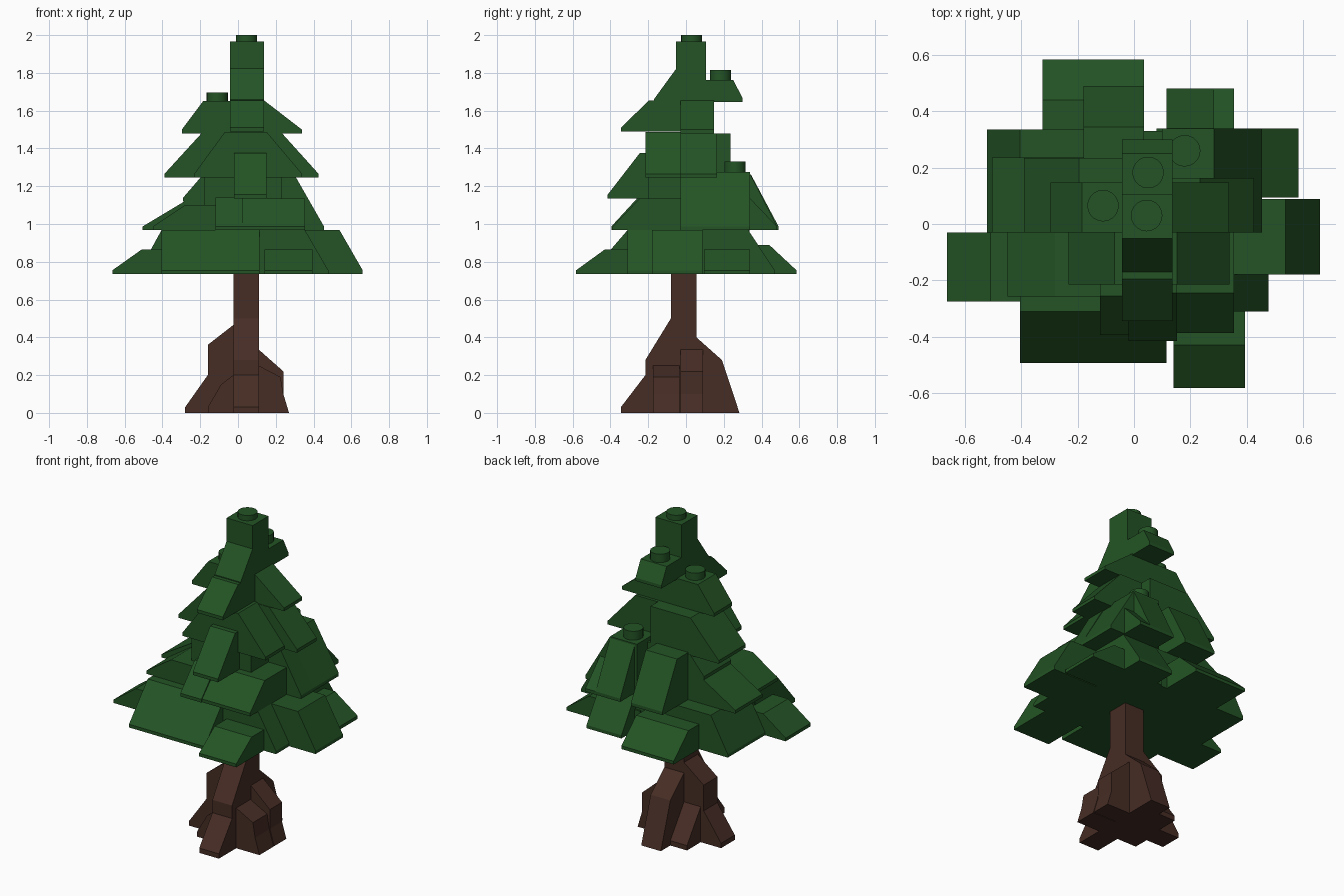
import bpy, bmesh

if "Cube" in bpy.data.objects:
    bpy.data.objects.remove(bpy.data.objects["Cube"])


def material(name, rgb):
    m = bpy.data.materials.new(name)
    m.diffuse_color = (*rgb, 1)
    m.use_nodes = True
    m.node_tree.nodes["Principled BSDF"].inputs["Base Color"].default_value = m.diffuse_color
    return m


GREEN = material("dark green", (0.017, 0.088, 0.018))
BROWN = material("bark brown", (0.062, 0.026, 0.018))


def finish(name, bm, mat):
    bmesh.ops.recalc_face_normals(bm, faces=bm.faces)
    me = bpy.data.meshes.new(name)
    bm.to_mesh(me)
    bm.free()
    me.materials.append(mat)
    ob = bpy.data.objects.new(name, me)
    bpy.context.collection.objects.link(ob)
    return ob


def prism(name, axis, profile, a0, a1, mat):
    """Profile of (distance along axis, z), swept sideways from a0 to a1."""
    bm = bmesh.new()
    ends = []
    for a in (a0, a1):
        ends.append([bm.verts.new((d, a, z) if axis == "x" else (a, d, z))
                     for d, z in profile])
    n = len(profile)
    bm.faces.new(ends[0])
    bm.faces.new(ends[1][::-1])
    for i in range(n):
        j = (i + 1) % n
        bm.faces.new((ends[0][i], ends[0][j], ends[1][j], ends[1][i]))
    return finish(name, bm, mat)


def slope(name, axis, outer, top, inner, a0, a1, z0, z1, lip=0.02):
    """Sloped branch block: low lip at outer, flat top from top to inner."""
    prism(name, axis, [(inner, z0), (outer, z0), (outer, z0 + lip), (top, z1), (inner, z1)],
          a0, a1, GREEN)


def block(name, x0, x1, y0, y1, z0, z1, mat=GREEN):
    prism(name, "x", [(x0, z0), (x1, z0), (x1, z1), (x0, z1)], y0, y1, mat)


def stud(name, x, y, z0, z1, r=0.056):
    bm = bmesh.new()
    bmesh.ops.create_cone(bm, cap_ends=True, segments=20, radius1=r, radius2=r, depth=z1 - z0)
    bmesh.ops.translate(bm, verts=bm.verts, vec=(x, y, (z0 + z1) / 2))
    ob = finish(name, bm, GREEN)
    for p in ob.data.polygons:
        p.use_smooth = abs(p.normal.z) < 0.5


# Trunk and its flared roots
block("trunk", -0.025, 0.11, -0.08, 0.055, 0, 0.74, BROWN)
prism("front_root", "y", [(0, 0), (-0.345, 0), (-0.345, 0.03), (-0.215, 0.2), (-0.215, 0.28),
                          (-0.08, 0.5), (0, 0.5)], -0.025, 0.11, BROWN)
prism("back_root", "y", [(0, 0), (0.283, 0), (0.19, 0.28), (0.055, 0.4), (0, 0.4)],
      -0.025, 0.11, BROWN)
prism("left_root", "x", [(0, 0), (-0.28, 0), (-0.28, 0.03), (-0.16, 0.2), (-0.16, 0.36),
                         (-0.025, 0.465), (0, 0.465)], -0.08, 0.055, BROWN)
prism("right_root", "x", [(0, 0), (0.27, 0), (0.24, 0.1), (0.24, 0.22), (0.11, 0.335), (0, 0.335)],
      -0.03, 0.09, BROWN)
prism("front_right_root", "x", [(0, 0), (0.27, 0), (0.24, 0.1), (0.225, 0.19), (0.11, 0.25), (0, 0.25)],
      -0.175, -0.035, BROWN)
prism("front_left_root", "x", [(0, 0), (-0.16, 0), (-0.16, 0.03), (-0.09, 0.15), (-0.025, 0.2), (0, 0.2)],
      -0.175, -0.08, BROWN)
prism("back_left_root", "y", [(0, 0), (0.19, 0), (0.19, 0.03), (0.055, 0.22), (0, 0.22)],
      -0.14, -0.025, BROWN)

# Bottom tier of branches
Z0, Z1 = 0.735, 0.967
block("tier1_core", -0.4, 0.355, -0.31, 0.33, Z0, Z1)
slope("tier1_back", "y", 0.585, 0.44, 0.2, -0.325, 0.035, Z0, 0.89)
slope("tier1_back_right", "y", 0.47, 0.33, 0.1, 0.115, 0.355, Z0, Z1)
slope("tier1_right_back", "x", 0.585, 0.43, 0.08, 0.095, 0.34, Z0, 0.865)
slope("tier1_right", "x", 0.66, 0.538, 0.2, -0.18, 0.088, Z0, Z1)
slope("tier1_right_front", "x", 0.478, 0.355, 0.1, -0.31, -0.18, Z0, Z1)
slope("tier1_front_right", "y", -0.582, -0.43, -0.2, 0.14, 0.395, Z0, 0.865)
slope("tier1_front", "y", -0.493, -0.31, -0.1, -0.405, 0.115, Z0, Z1)
slope("tier1_left", "x", -0.665, -0.51, -0.2, -0.275, -0.03, Z0, 0.865)
slope("tier1_left_back", "x", -0.522, -0.405, -0.1, -0.03, 0.335, Z0, Z1)

# Second tier
Z0, ZM, Z1 = 0.967, 1.135, 1.25
block("tier2_core", -0.18, 0.23, -0.2, 0.235, Z0, Z1)
slope("tier2_back", "y", 0.49, 0.345, 0.1, -0.18, 0.035, Z0, 1.26)
slope("tier2_back_right", "y", 0.482, 0.335, 0.1, 0.115, 0.285, Z0, 1.275)
slope("tier2_back_corner", "y", 0.482, 0.335, 0.1, 0.285, 0.355, Z0, 1.14)
slope("tier2_right_back", "x", 0.455, 0.285, 0.1, 0.08, 0.34, Z0, 1.275)
slope("tier2_right", "x", 0.455, 0.305, 0.1, -0.03, 0.09, Z0, Z1)
slope("tier2_front_right", "y", -0.388, -0.245, -0.03, 0.025, 0.355, Z0, ZM)
slope("tier2_front", "y", -0.395, -0.255, -0.03, -0.12, 0.025, Z0, ZM + 0.005)
slope("tier2_left_front", "x", -0.45, -0.28, -0.1, -0.258, -0.03, Z0, 1.1)
slope("tier2_left", "x", -0.505, -0.275, -0.1, -0.03, 0.237, Z0, 1.125)
slope("tier2_left_upper", "x", -0.29, -0.195, -0.1, -0.03, 0.237, 1.12, Z1)
slope("tier2_front_upper", "y", -0.415, -0.245, 0, -0.02, 0.152, ZM, 1.375)
stud("stud_back_right", 0.18, 0.26, 1.275, 1.33)

# Third tier
Z0, Z1 = 1.245, 1.478
slope("tier3_left", "x", -0.39, -0.195, 0.08, -0.03, 0.235, Z0, Z1)
slope("tier3_left_front", "x", -0.232, -0.07, 0.05, -0.215, -0.03, Z0, 1.487)
slope("tier3_right", "x", 0.427, 0.235, 0.02, -0.03, 0.163, Z0, Z1)
slope("tier3_right_front", "x", 0.34, 0.152, 0, -0.215, -0.03, Z0, 1.487)

# Fourth tier
Z0, Z1 = 1.48, 1.655
slope("tier4_left", "x", -0.297, -0.185, 0, -0.03, 0.148, Z0, 1.65)
slope("tier4_right", "x", 0.338, 0.137, 0, -0.03, 0.148, Z0, Z1)
slope("tier4_front", "y", -0.345, -0.195, 0.1, -0.042, 0.137, Z0 + 0.01, Z1)
stud("stud_left", -0.11, 0.065, 1.65, 1.695)

# Tree top
slope("crown_front", "y", -0.17, -0.052, 0.105, -0.042, 0.137, 1.65, 1.822, lip=0.01)
slope("crown_back", "y", 0.3, 0.25, 0.08, -0.042, 0.137, 1.645, 1.763)
block("crown_tip", -0.042, 0.137, -0.052, 0.105, 1.82, 1.967)
stud("stud_back", 0.05, 0.183, 1.763, 1.815)
stud("stud_top", 0.045, 0.03, 1.967, 2.0)
